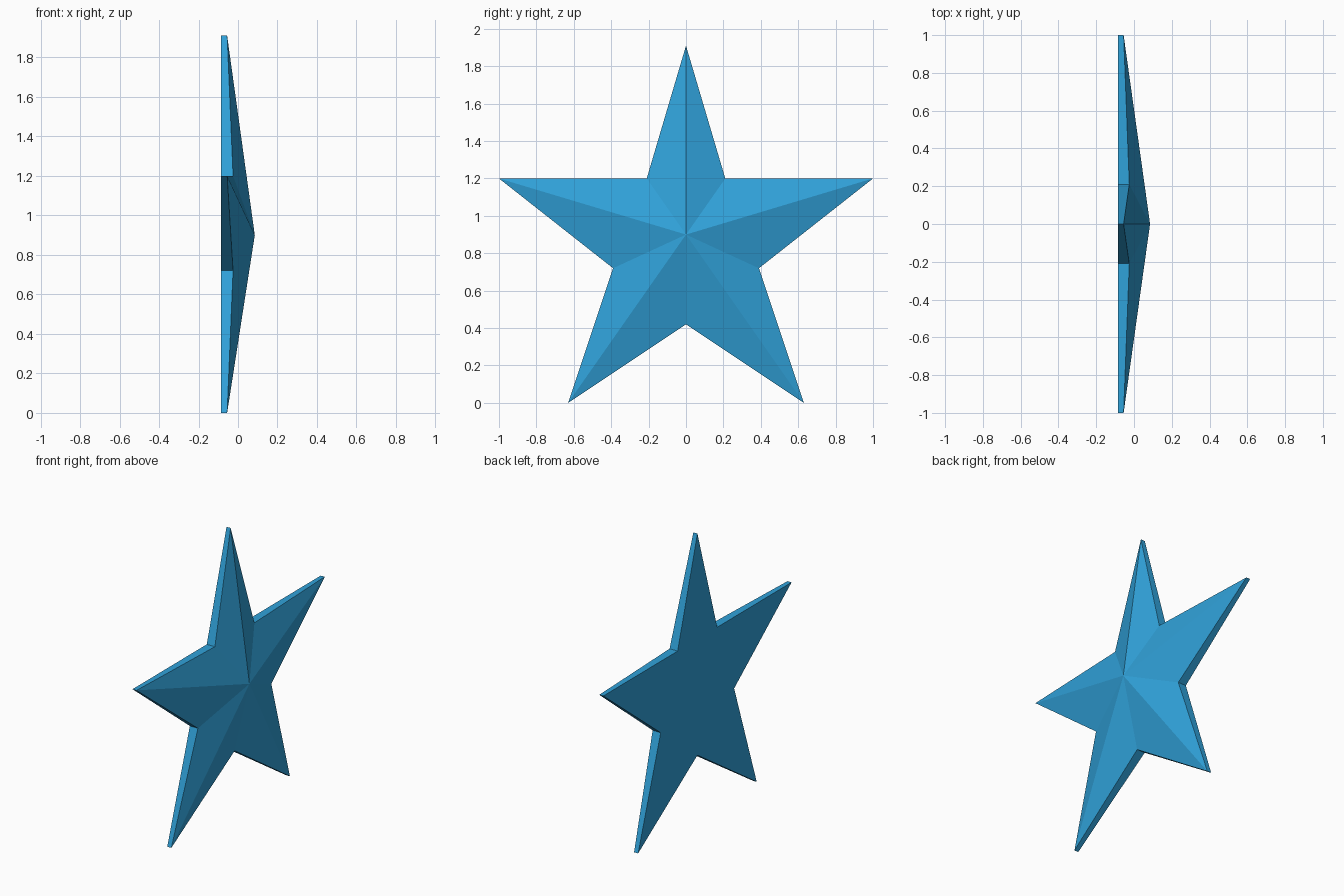
import bpy
import bmesh

if "Cube" in bpy.data.objects:
    bpy.data.objects.remove(bpy.data.objects["Cube"])

# Half outline of the star (y, z, x of the front rim), top to bottom
BACK, APEX = -0.085, (0.085, 0.0, 0.9)
TIP, NOTCH = -0.055, -0.025
half = [(0.0, 1.91, TIP), (0.21, 1.2, NOTCH), (1.0, 1.2, TIP),
        (0.39, 0.72, NOTCH), (0.63, 0.0, TIP), (0.0, 0.42, NOTCH)]
outline = half + [(-y, z, x) for y, z, x in half[-2:0:-1]]

# Faceted star: flat back, thin rim, ridged front rising to an apex
bm = bmesh.new()
back = [bm.verts.new((BACK, y, z)) for y, z, x in outline]
rim = [bm.verts.new((x, y, z)) for y, z, x in outline]
apex = bm.verts.new(APEX)
bm.faces.new(back)
for i in range(len(outline)):
    j = (i + 1) % len(outline)
    bm.faces.new((back[i], back[j], rim[j], rim[i]))
    bm.faces.new((rim[i], rim[j], apex))
bmesh.ops.recalc_face_normals(bm, faces=bm.faces[:])

mesh = bpy.data.meshes.new("star")
bm.to_mesh(mesh)
bm.free()

blue = bpy.data.materials.new("sky blue")
blue.diffuse_color = (0.03, 0.36, 0.70, 1.0)
blue.use_nodes = True
blue.node_tree.nodes["Principled BSDF"].inputs["Base Color"].default_value = blue.diffuse_color
mesh.materials.append(blue)
star = bpy.data.objects.new("star", mesh)
bpy.context.collection.objects.link(star)
